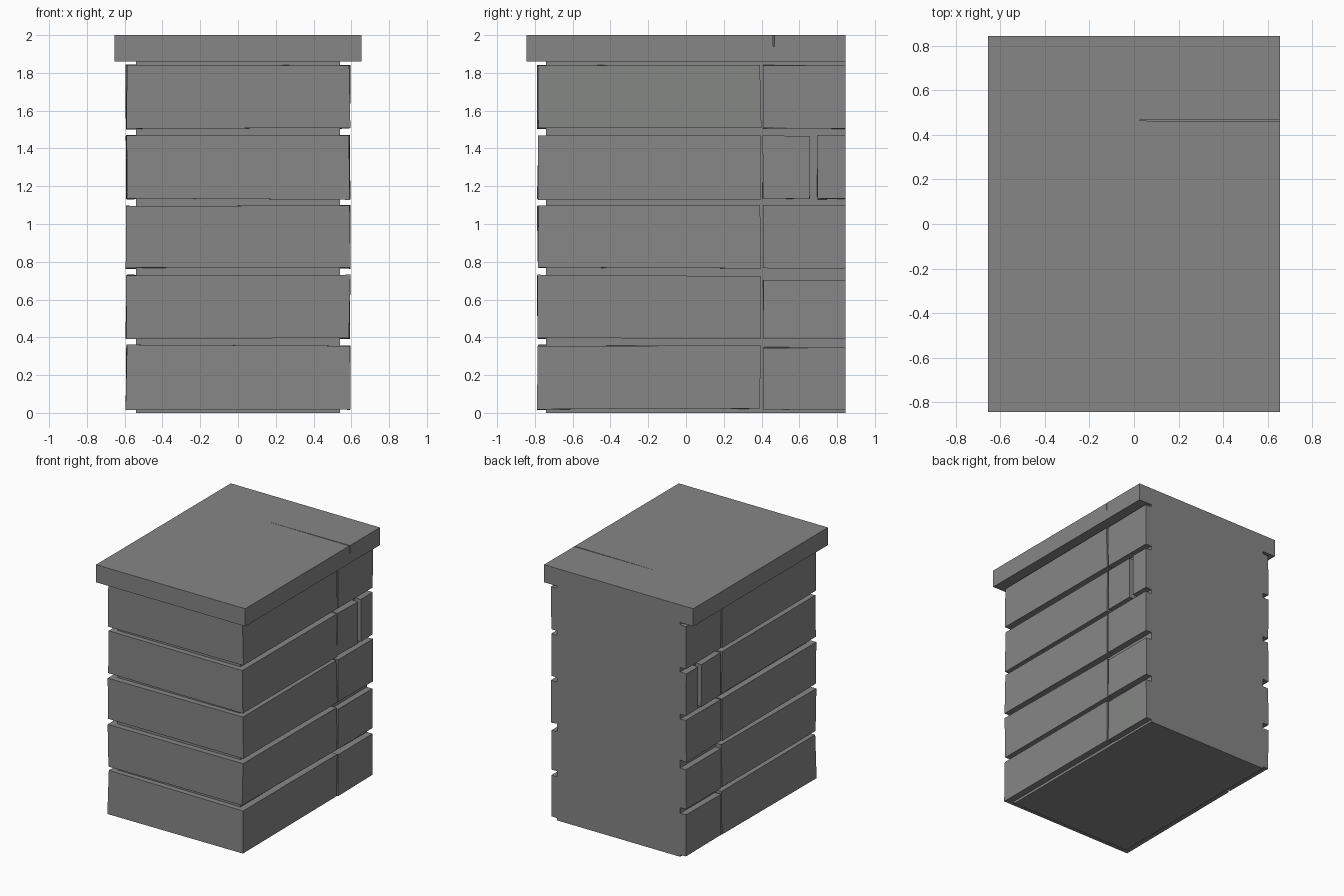
import bpy
import random
from mathutils import Vector

random.seed(4)
if "Cube" in bpy.data.objects:
    bpy.data.objects.remove(bpy.data.objects["Cube"])

COLOUR = (0.235, 0.24, 0.235, 1)
stone = bpy.data.materials.new("stone_grey")
stone.use_nodes = True
stone.diffuse_color = COLOUR
stone.node_tree.nodes["Principled BSDF"].inputs["Base Color"].default_value = COLOUR

CORE_X, BLOCK_X, FRONT, BACK = 0.54, 0.592, -0.785, 0.845


def box(name, low, high, wobble=0.0):
    """Box between two corners; outward corners get a slight hand-cut wobble."""
    bpy.ops.mesh.primitive_cube_add(size=1)
    ob = bpy.context.object
    ob.name = name
    ob.data.materials.append(stone)
    low, high = Vector(low), Vector(high)
    for v in ob.data.vertices:
        v.co = [(low[i] + high[i]) / 2 + v.co[i] * (high[i] - low[i]) for i in range(3)]
        for i in range(3):
            if abs(v.co[i]) not in (abs(Vector((CORE_X, 0, 0)).x), abs(Vector((0, BACK, 0)).y)):
                v.co[i] += random.uniform(-wobble, wobble)
    return ob


# Solid core seen in the joints
box("core", (-CORE_X, -0.74, 0), (CORE_X, BACK, 1.86))

# Five courses: one wide front block and shorter rear blocks on each side
bottoms = [0.018, 0.393, 0.765, 1.133, 1.505]
tops = [0.358, 0.727, 1.097, 1.468, 1.84]
rear_tops = [0.346, 0.705, 1.097, 1.468, 1.84]
for n, (z0, z1, zr) in enumerate(zip(bottoms, tops, rear_tops), 1):
    box(f"front_block_{n}", (-BLOCK_X, FRONT, z0), (BLOCK_X, 0.395, z1), 0.005)
    spans = [(0.408, 0.655), (0.695, BACK)] if n == 4 else [(0.408, BACK)]
    for k, (y0, y1) in enumerate(spans, 1):
        box(f"left_rear_block_{n}_{k}", (CORE_X, y0, z0), (BLOCK_X, y1, zr), 0.003)
        box(f"right_rear_block_{n}_{k}", (-BLOCK_X, y0, z0), (-CORE_X, y1, zr), 0.003)

# Overhanging cap slab with a thin crack narrowing towards the middle
cap = box("cap_slab", (-0.655, -BACK, 1.86), (0.655, BACK, 2.0))
cutter = box("crack_cutter", (-0.03, 0.461, 1.94), (0.68, 0.469, 2.1))
cutter.hide_render = True
for v in cutter.data.vertices:
    if v.co.x < 0:
        v.co.y = 0.465 + (v.co.y - 0.465) * 0.2
crack = cap.modifiers.new("crack", "BOOLEAN")
crack.operation = "DIFFERENCE"
crack.solver = "EXACT"
crack.object = cutter
bpy.ops.object.select_all(action="DESELECT")
bpy.context.view_layer.objects.active = cap
cap.select_set(True)
bpy.ops.object.modifier_apply(modifier="crack")
bpy.data.objects.remove(cutter)
